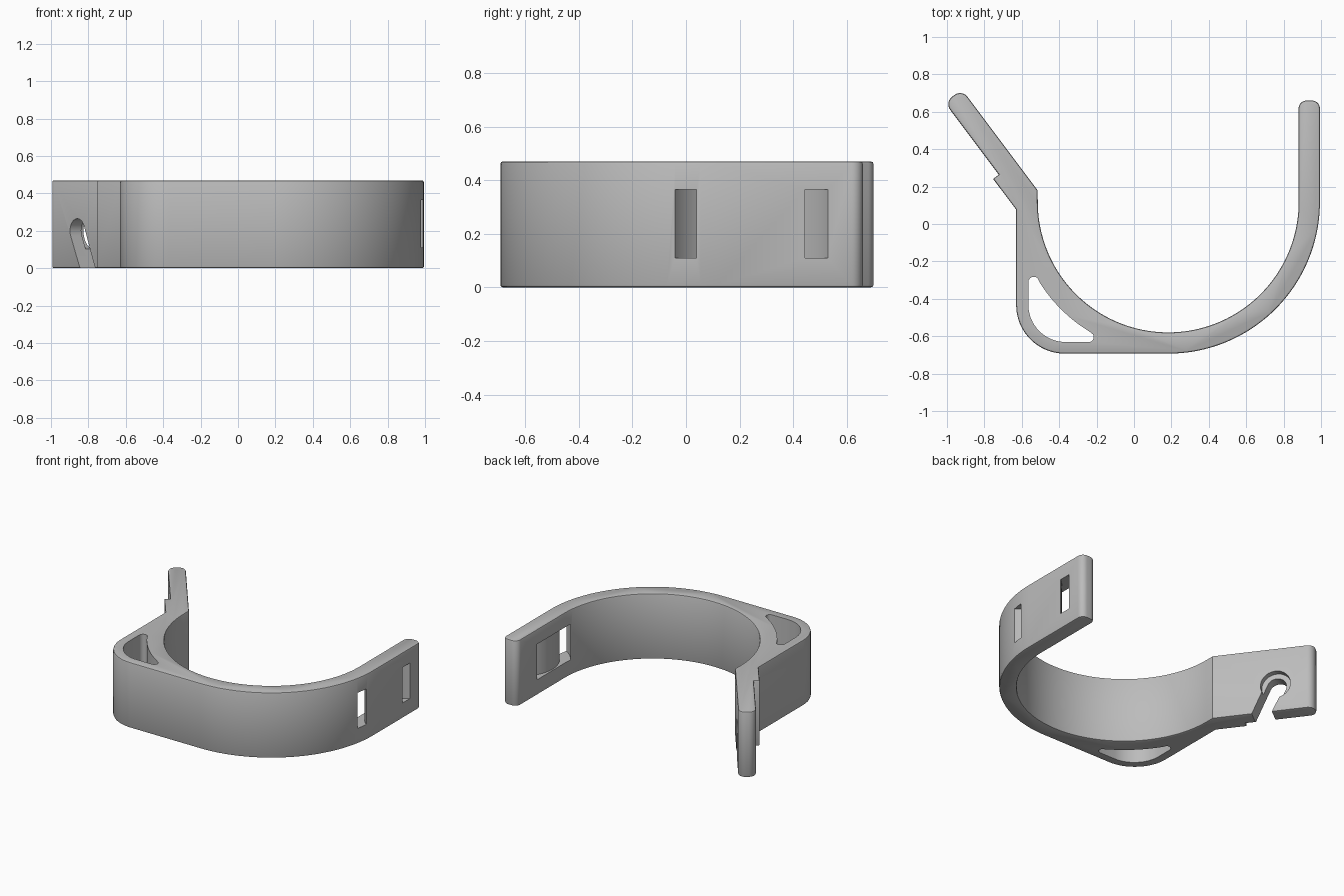
import bpy, bmesh, math
from mathutils import Vector

if "Cube" in bpy.data.objects:
    bpy.data.objects.remove(bpy.data.objects["Cube"], do_unlink=True)

HEIGHT = 0.47
CENTRE = (0.183, 0.118)
R_IN, R_OUT = 0.6975, 0.811

grey = bpy.data.materials.new("matte grey")
grey.use_nodes = True
grey.diffuse_color = (0.5, 0.5, 0.5, 1)
grey.node_tree.nodes["Principled BSDF"].inputs["Base Color"].default_value = (0.5, 0.5, 0.5, 1)


def arc(c, r, a0, a1, n):
    """Points on an arc, angles in degrees."""
    angles = [math.radians(a0 + (a1 - a0) * i / n) for i in range(n + 1)]
    return [(c[0] + r * math.cos(a), c[1] + r * math.sin(a)) for a in angles]


def arm(t, s):
    """Point on the slanted arm: t along it, s outwards across it."""
    return (-0.6 * t - 0.8 * s, 0.8 * t - 0.6 * s)


def prism(name, outline, z0, z1, bevel=0):
    bm = bmesh.new()
    base = bm.faces.new([bm.verts.new((x, y, z0)) for x, y in outline])
    top = bmesh.ops.extrude_face_region(bm, geom=[base])["geom"]
    bmesh.ops.translate(bm, vec=(0, 0, z1 - z0),
                        verts=[v for v in top if isinstance(v, bmesh.types.BMVert)])
    bmesh.ops.recalc_face_normals(bm, faces=bm.faces)
    if bevel:
        rims = [e for e in bm.edges if abs(e.verts[0].co.z - e.verts[1].co.z) < 1e-5]
        bmesh.ops.bevel(bm, geom=rims, offset=bevel, offset_type='OFFSET',
                        segments=2, profile=0.5, affect='EDGES')
    mesh = bpy.data.meshes.new(name)
    bm.to_mesh(mesh)
    bm.free()
    mesh.materials.append(grey)
    ob = bpy.data.objects.new(name, mesh)
    bpy.context.collection.objects.link(ob)
    return ob


def arm_cutter(name, outline, s0, s1):
    """Cutter drawn in the arm's own plane (t, z), reaching from s0 to s1."""
    ob = prism(name, outline, s0, s1)
    for v in ob.data.vertices:
        t, z, s = v.co
        v.co = Vector((*arm(t, s), z))
    bm = bmesh.new()
    bm.from_mesh(ob.data)
    bmesh.ops.recalc_face_normals(bm, faces=bm.faces)
    bm.to_mesh(ob.data)
    bm.free()
    return ob


# Clamp body: curved cradle, straight arm, square corner and slanted arm
heading = math.degrees(math.atan2(0.8, -0.6))
body_outline = (
    arc(CENTRE, R_OUT, 270, 360, 40)
    + arc((0.952, 0.618), 0.042, 0, 90, 8)
    + arc((0.922, 0.618), 0.042, 90, 180, 8)
    + arc(CENTRE, R_IN, 0, -180, 80)
    + [arm(0.453, 0.304)]
    + arc(arm(1.078, 0.354), 0.05, heading - 90, heading, 8)
    + arc(arm(1.078, 0.37), 0.05, heading, heading + 90, 8)
    + [arm(0.645, 0.42), arm(0.645, 0.458), (-0.63, 0.077)]
    + arc((-0.37, -0.433), 0.26, 180, 270, 20))
body = prism("strap_clamp_body", body_outline, 0, HEIGHT, 0.01)

# Corner window that follows the cradle
window = (arc(CENTRE, R_OUT, 212, 238.5, 16)
          + arc((-0.242, -0.604), 0.027, 30, -90, 6)
          + arc((-0.365, -0.431), 0.2, 270, 180, 16)
          + arc((-0.535, -0.312), 0.03, 180, 50, 6))
cutters = [prism("corner_window_cutter", window, -0.1, HEIGHT + 0.1)]

# Curved strap channel through the straight arm
channel = (arc((1.146, 0.24), 0.327, 90, 270, 48)
           + arc((1.146, 0.24), 0.2546, 270, 90, 48))
cutters.append(prism("strap_channel_cutter", channel, 0.11, 0.365))

# Slanted hook slot open at the bottom, with a round recess on the inner face
lean = 25
slot = (arc((0.872, 0.2), 0.065, -lean, 180 - lean, 20)
        + [(0.72 - 0.05, -0.1), (0.85 - 0.05, -0.1)])
cutters.append(arm_cutter("hook_slot_cutter", slot, 0.2, 0.5))
cutters.append(arm_cutter("hook_recess_cutter",
                          arc((0.872, 0.2), 0.1, 0, 351, 39), 0.2, 0.345))

for cutter in cutters:
    cutter.hide_render = True
    mod = body.modifiers.new(cutter.name, 'BOOLEAN')
    mod.operation = 'DIFFERENCE'
    mod.solver = 'EXACT'
    mod.object = cutter

# Bake the cuts, drop the cutters and smooth the curved walls
bpy.context.view_layer.update()
graph = bpy.context.evaluated_depsgraph_get()
cut_mesh = bpy.data.meshes.new_from_object(body.evaluated_get(graph))
body.modifiers.clear()
body.data = cut_mesh
for cutter in cutters:
    bpy.data.objects.remove(cutter, do_unlink=True)
bpy.ops.object.select_all(action='DESELECT')
body.select_set(True)
bpy.context.view_layer.objects.active = body
bpy.ops.object.shade_smooth_by_angle(angle=math.radians(30))
